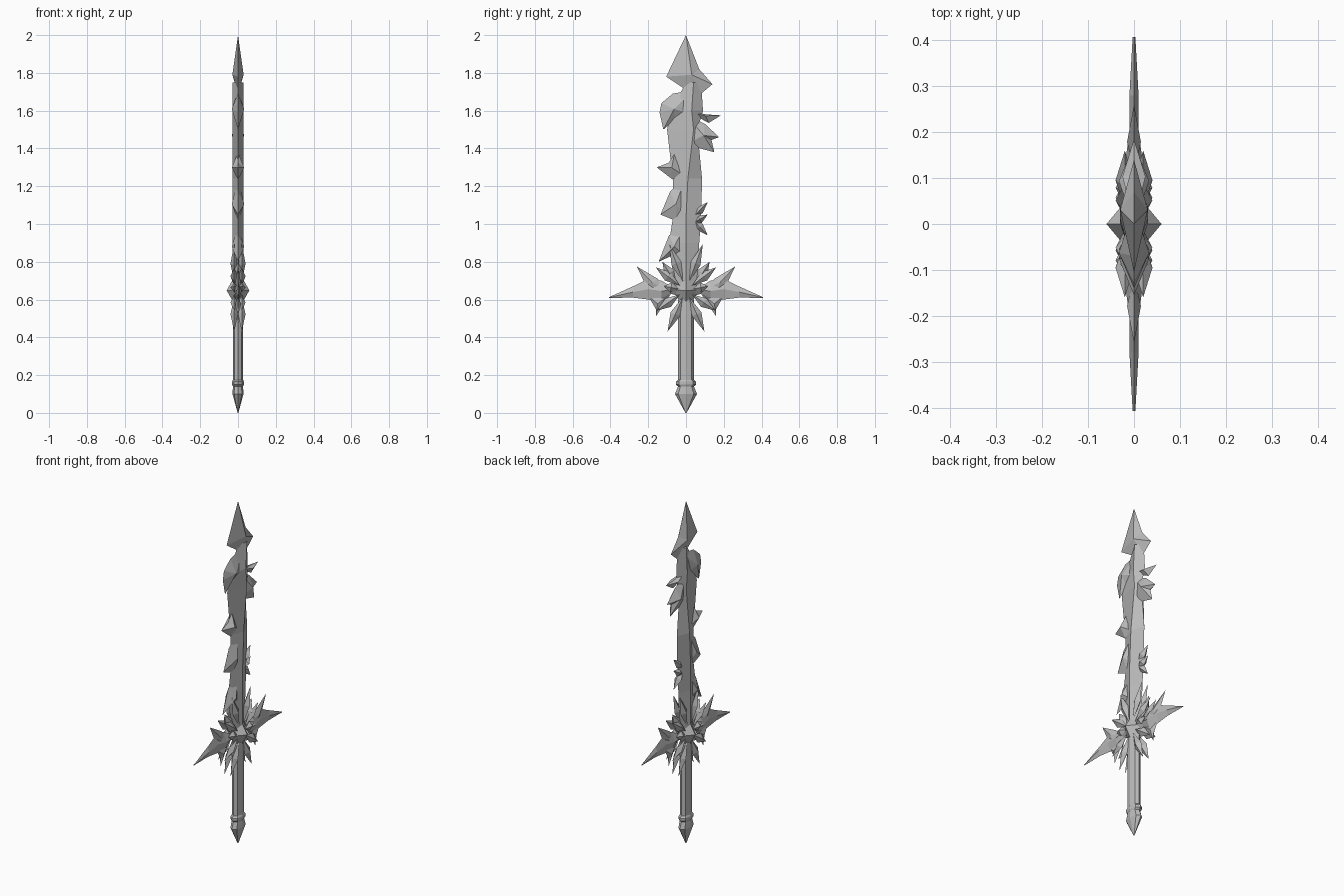
import bpy, bmesh
from math import cos, sin, radians
from mathutils import Vector

cube = bpy.data.objects.get("Cube")
if cube:
    bpy.data.objects.remove(cube)

steel = bpy.data.materials.new("grey_steel")
steel.use_nodes = True
grey = (0.5, 0.5, 0.5, 1)
steel.diffuse_color = grey
steel.node_tree.nodes["Principled BSDF"].inputs["Base Color"].default_value = grey


def finish(name, bm):
    """Turn the finished bmesh into a named flat-shaded steel object."""
    bmesh.ops.recalc_face_normals(bm, faces=bm.faces)
    mesh = bpy.data.meshes.new(name)
    bm.to_mesh(mesh)
    bm.free()
    mesh.materials.append(steel)
    part = bpy.data.objects.new(name, mesh)
    bpy.context.collection.objects.link(part)


def loft(name, rings):
    """Skin a list of equal rings of points and close both ends."""
    bm = bmesh.new()
    rows = [[bm.verts.new(point) for point in ring] for ring in rings]
    for lower, upper in zip(rows, rows[1:]):
        for i in range(len(lower)):
            bm.faces.new((lower[i - 1], lower[i], upper[i], upper[i - 1]))
    bm.faces.new(rows[0])
    bm.faces.new(rows[-1])
    finish(name, bm)


def shard(name, outline, thick=0.033, side=1):
    """Sharp-edged plate: a y/z outline rising to a central peak on both faces."""
    bm = bmesh.new()
    rim = [bm.verts.new((0, side * y, z)) for y, z in outline]
    middle = sum((v.co for v in rim), Vector()) / len(rim)
    for height in (-thick, thick):
        peak = bm.verts.new(middle + Vector((height, 0, 0)))
        for i in range(len(rim)):
            bm.faces.new((rim[i - 1], rim[i], peak))
    finish(name, bm)


def crystal(name, root, tip, width, thick):
    """Long four-sided crystal, widest halfway between root and tip."""
    root, tip = Vector(root), Vector(tip)
    middle = (root + tip) / 2
    out = Vector((thick, 0, 0))
    across = (tip - root).cross(out).normalized() * width
    bm = bmesh.new()
    ends = [bm.verts.new(root), bm.verts.new(tip)]
    ring = [bm.verts.new(middle + d) for d in (across, out, -across, -out)]
    for i in range(len(ring)):
        for end in ends:
            bm.faces.new((ring[i - 1], ring[i], end))
    finish(name, bm)


# Blade: thin diamond section with a ridge that wanders from side to side
def blade_ring(z, front, back, ridge):
    thick = 0.03
    return [(0, front, z), (thick, ridge, z), (0, back, z), (-thick, ridge, z)]


blade = [(0.66, -0.06, 0.06, 0), (0.9, -0.09, 0.07, 0), (1.03, -0.07, 0.08, 0),
         (1.24, -0.07, 0.085, 0.01), (1.5, -0.1, 0.06, 0.04),
         (1.6, -0.08, 0.09, 0.03), (1.75, 0, 0.08, 0.04)]
loft("blade", [blade_ring(*station) for station in blade])

# Broken plates along the blade edges
shard("blade_tip", [(0, 2), (0.07, 1.82), (0.14, 1.74), (0.08, 1.69),
                    (0, 1.71), (-0.105, 1.78)], 0.03)
shard("upper_hook", [(0.04, 1.71), (-0.07, 1.69), (-0.13, 1.64), (-0.14, 1.59),
                     (-0.12, 1.5), (-0.06, 1.55), (0.04, 1.58)])
shard("upper_thorn", [(0, 1.6), (0.11, 1.58), (0.185, 1.575), (0.12, 1.535)], 0.025)
shard("upper_fang", [(0, 1.58), (0.1, 1.53), (0.175, 1.46), (0.135, 1.445),
                     (0.15, 1.38), (0, 1.42)])
shard("middle_fang", [(0, 1.25), (-0.07, 1.235), (-0.155, 1.3), (-0.09, 1.325),
                      (-0.06, 1.38)])
shard("lower_fang", [(0, 1.25), (-0.085, 1.17), (-0.135, 1.05), (-0.05, 1.015),
                     (0, 1.04)])
shard("base_fang", [(0, 1), (-0.09, 0.94), (-0.145, 0.8), (-0.08, 0.83), (0, 0.83)])

# Small chips fanned along the lower back edge
for root, tip in ((1.03, 1.115), (1, 1.05), (1.03, 0.94)):
    crystal("edge_chip", (0, 0.03, root), (0, 0.115, tip), 0.022, 0.022)


# Guard: mirrored wings and barbs, with crystal leaves fanned round the centre
def wing_ring(y, top, bottom, thick):
    ridge = (top + bottom) / 2
    return [(0, y, top), (thick, y, ridge), (0, y, bottom), (-thick, y, ridge)]


wing = [(0, 0.69, 0.61, 0.025), (0.08, 0.67, 0.63, 0.02), (0.13, 0.7, 0.59, 0.02),
        (0.2, 0.71, 0.6, 0.01), (0.28, 0.67, 0.61, 0.01), (0.407, 0.613, 0.609, 0.003)]
gem_height = 0.65
for side, label in ((1, "back"), (-1, "front")):
    loft(label + "_guard_wing", [wing_ring(side * y, *rest) for y, *rest in wing])
    shard(label + "_guard_barb", [(0.11, 0.66), (0.15, 0.71), (0.26, 0.775),
                                  (0.215, 0.68), (0.16, 0.62)], 0.015, side)
    shard(label + "_guard_claw", [(0.08, 0.63), (0.16, 0.51), (0.16, 0.55),
                                  (0.2, 0.62)], 0.015, side)
    crystal(label + "_guard_sepal", (0, side * 0.05, 0.68),
            (0, side * 0.125, 0.8), 0.03, 0.03)
    for face in (1, -1):
        for angle, reach in ((20, 0.26), (53, 0.2), (80, 0.12), (125, 0.19), (156, 0.24)):
            turn = radians(angle)
            aim = Vector((0, side * sin(turn), cos(turn)))
            start = Vector((face * 0.02, 0, gem_height))
            crystal(label + "_guard_leaf", start + aim * 0.04,
                    start + aim * reach, 0.027, 0.02)

# Central gem with a kite outline
shard("guard_gem", [(0, 0.755), (0.072, gem_height), (0, 0.54), (-0.072, gem_height)], 0.06)


# Octagonal grip with collar and pointed pommel
def grip_ring(z, depth, thick):
    turns = [radians(angle) for angle in range(0, 360, 45)]
    return [(thick * cos(turn), depth * sin(turn), z) for turn in turns]


grip = [(0, 0.003, 0.002), (0.1, 0.058, 0.029), (0.14, 0.042, 0.027),
        (0.15, 0.054, 0.031), (0.165, 0.054, 0.031), (0.175, 0.042, 0.027),
        (0.6, 0.042, 0.027)]
loft("grip_and_pommel", [grip_ring(*station) for station in grip])
